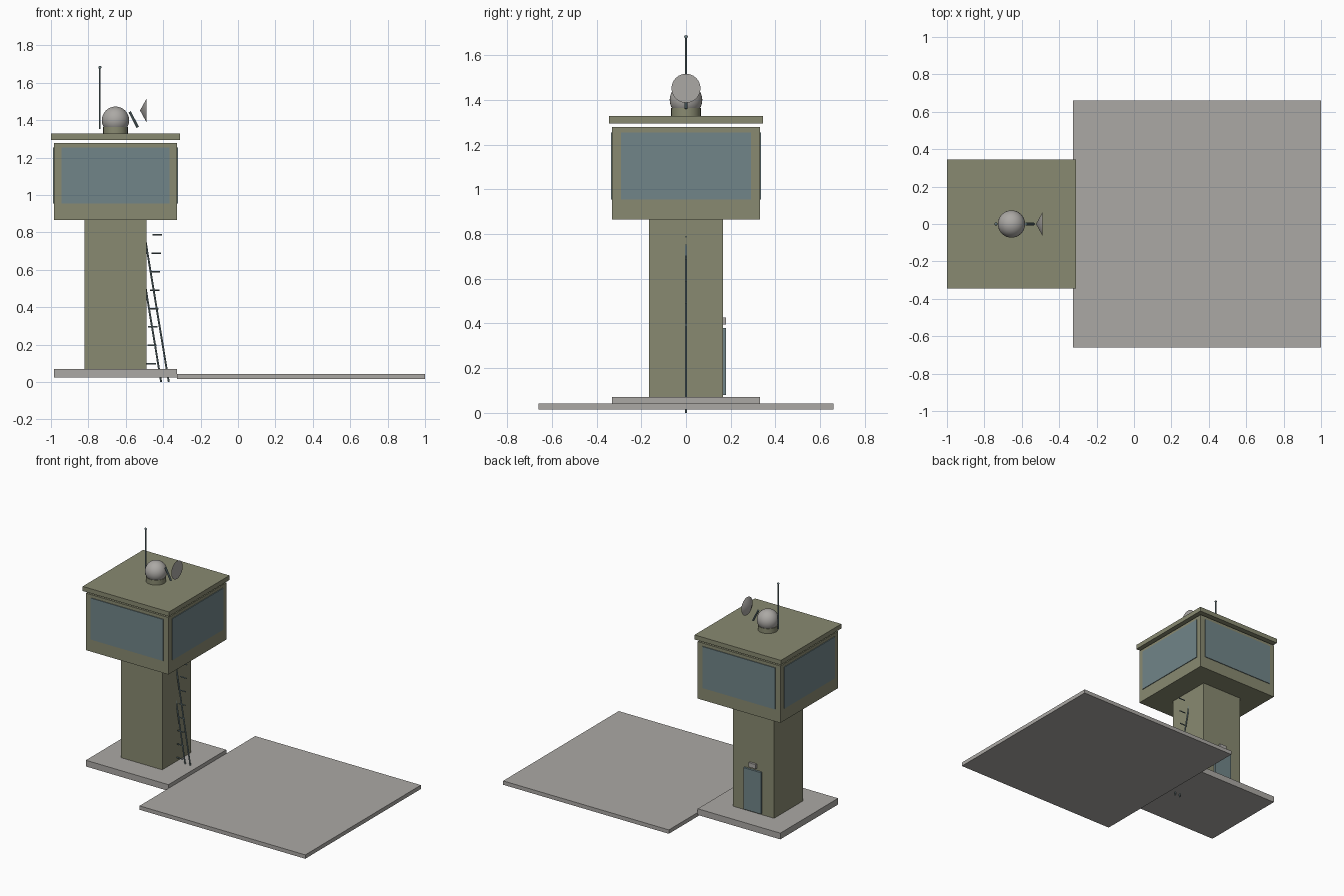
import bpy
import math
from mathutils import Vector

cube = bpy.data.objects.get("Cube")
if cube:
    bpy.data.objects.remove(cube, do_unlink=True)


def material(name, rgb):
    m = bpy.data.materials.new(name)
    m.use_nodes = True
    m.diffuse_color = (*rgb, 1)
    m.node_tree.nodes["Principled BSDF"].inputs["Base Color"].default_value = (*rgb, 1)
    return m


OLIVE = material("olive paint", (0.25, 0.255, 0.165))
CONCRETE = material("pale grey", (0.41, 0.395, 0.375))
BLUE = material("blue grey", (0.165, 0.235, 0.25))


def finish(name, mat, smooth=False):
    ob = bpy.context.object
    ob.name = name
    ob.data.materials.append(mat)
    if smooth:
        bpy.ops.object.shade_smooth_by_angle(angle=math.radians(40))
    return ob


def box(name, mat, x, y, z):
    """Box from (min, max) ranges."""
    ranges = (x, y, z)
    bpy.ops.mesh.primitive_cube_add(size=1, location=[(a + b) / 2 for a, b in ranges])
    bpy.context.object.scale = [b - a for a, b in ranges]
    bpy.ops.object.transform_apply(location=False, rotation=False, scale=True)
    return finish(name, mat)


def rod(name, mat, start, end, r1, r2=None, sides=16):
    """Cylinder or cone between two points."""
    a, b = Vector(start), Vector(end)
    bpy.ops.mesh.primitive_cone_add(
        vertices=sides, radius1=r1, radius2=r1 if r2 is None else r2,
        depth=(b - a).length, location=(a + b) / 2,
        rotation=(b - a).to_track_quat("Z", "Y").to_euler())
    return finish(name, mat, True)


def ball(name, mat, centre, r, segments, rings):
    bpy.ops.mesh.primitive_uv_sphere_add(
        segments=segments, ring_count=rings, radius=r, location=centre)
    return finish(name, mat, True)


def square(half):
    """Ranges of a square centred on the tower axis."""
    return (CX - half, CX + half), (-half, half)


CX = -0.655  # tower axis

# Ground slabs
box("apron", CONCRETE, (-0.325, 1.0), (-0.66, 0.66), (0.015, 0.043))
box("base_slab", CONCRETE, *square(0.33), (0.025, 0.07))

# Tower body
box("shaft", OLIVE, *square(0.165), (0.07, 0.866))
box("cabin", OLIVE, *square(0.33), (0.866, 1.278))
box("roof", OLIVE, *square(0.345), (1.295, 1.328))

# One thin window plate per cabin side
for i, side in enumerate(("right", "back", "left", "front")):
    pane = box("window_" + side, BLUE, (0.328, 0.335), (-0.29, 0.29), (0.955, 1.255))
    angle = i * math.pi / 2
    pane.rotation_euler.z = angle
    d = pane.location.x
    pane.location.x = CX + d * math.cos(angle)
    pane.location.y = d * math.sin(angle)

# Back door with lamp above
box("door", BLUE, (CX - 0.07, CX + 0.07), (0.16, 0.18), (0.08, 0.38))
box("door_lamp", CONCRETE, (CX - 0.028, CX + 0.028), (0.16, 0.18), (0.395, 0.427))

# Ladder leaning on the shaft
for i, foot in enumerate((-0.411, -0.37)):
    rod(f"ladder_rail_{i}", BLUE, (foot, 0, 0), (foot - 0.132, 0, 0.8), 0.005, sides=8)
for i in range(8):
    x, z = -0.464 + 0.0045 * i, 0.097 + 0.0987 * i
    rod(f"ladder_rung_{i}", BLUE, (x - 0.025, 0, z), (x + 0.025, 0, z), 0.004, sides=8)

# Radome on its collar
rod("radome_collar", OLIVE, (CX, 0, 1.327), (CX, 0, 1.363), 0.066, sides=24)
ball("radome", CONCRETE, (CX, 0, 1.4), 0.073, 32, 16)

# Mast with tip
rod("mast", BLUE, (-0.738, 0, 1.353), (-0.738, 0, 1.68), 0.004, sides=8)
ball("mast_tip", BLUE, (-0.738, 0, 1.682), 0.008, 12, 8)

# Dish and its arm
rod("dish_arm", BLUE, (-0.536, 0, 1.361), (-0.579, 0, 1.445), 0.007, sides=8)
rod("dish", CONCRETE, (-0.488, 0, 1.452), (-0.524, 0, 1.452), 0.065, 0, sides=24)
